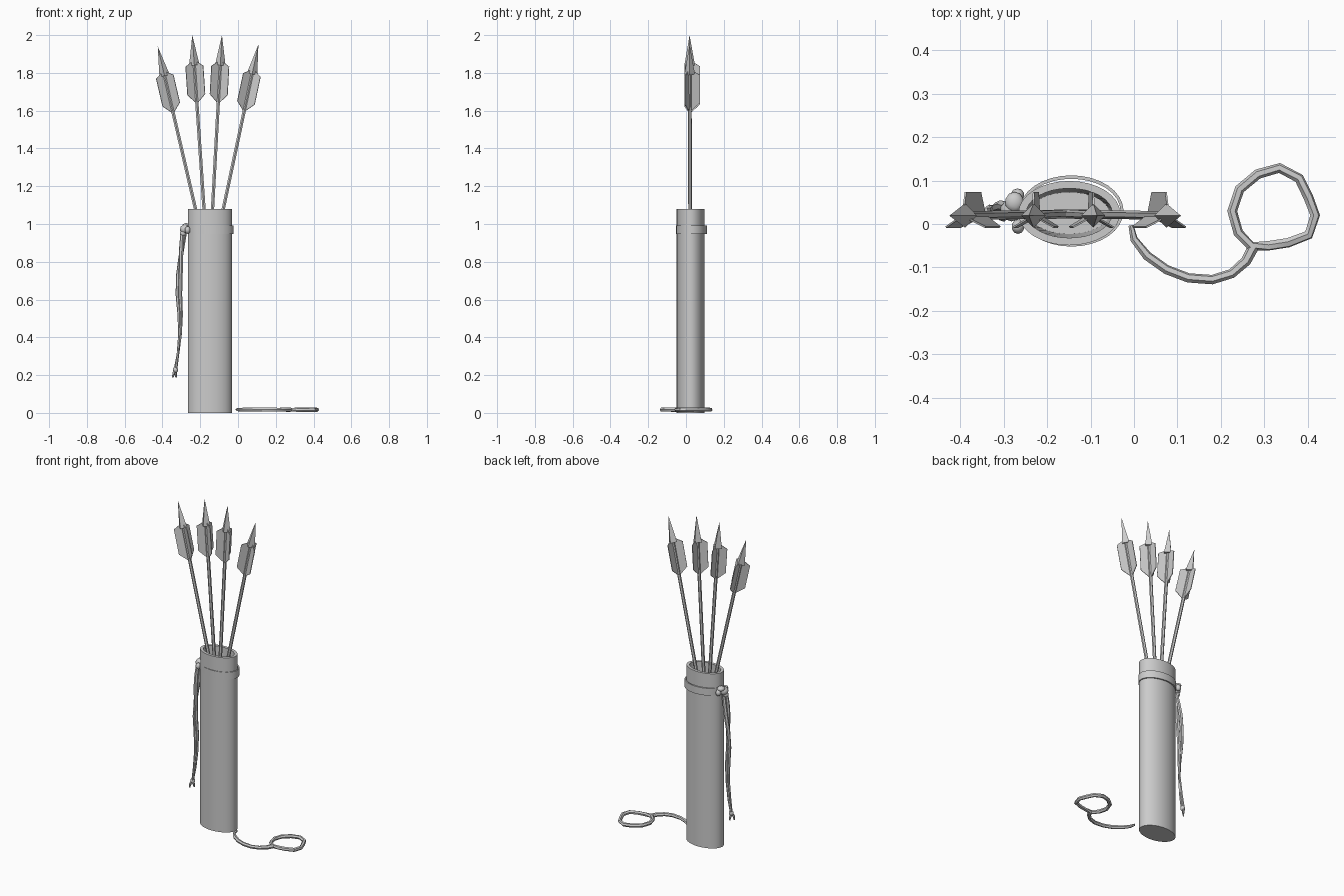
import bpy, bmesh, math
from mathutils import Vector, Matrix

if "Cube" in bpy.data.objects:
    bpy.data.objects.remove(bpy.data.objects["Cube"])

grey = bpy.data.materials.new("plain_grey")
grey.diffuse_color = (0.6, 0.6, 0.6, 1)
grey.use_nodes = True
grey.node_tree.nodes["Principled BSDF"].inputs["Base Color"].default_value = grey.diffuse_color


def finish(bm, name, smooth=None):
    bmesh.ops.recalc_face_normals(bm, faces=bm.faces)
    me = bpy.data.meshes.new(name)
    bm.to_mesh(me)
    bm.free()
    ob = bpy.data.objects.new(name, me)
    bpy.context.collection.objects.link(ob)
    me.materials.append(grey)
    if smooth:
        bpy.ops.object.select_all(action='DESELECT')
        ob.select_set(True)
        bpy.context.view_layer.objects.active = ob
        bpy.ops.object.shade_smooth_by_angle(angle=math.radians(smooth))
    return ob


def ellipse_loft(name, cx, cy, rings, closed, n=32):
    """Loft ellipses (rx, ry, z); closed joins the last ring to the first."""
    bm = bmesh.new()
    loops = [[bm.verts.new((cx + rx * math.cos(2 * math.pi * i / n),
                            cy + ry * math.sin(2 * math.pi * i / n), z))
              for i in range(n)] for rx, ry, z in rings]
    pairs = list(zip(loops, loops[1:]))
    if closed:
        pairs.append((loops[-1], loops[0]))
    else:
        bm.faces.new(loops[0])
        bm.faces.new(loops[-1])
    for a, b in pairs:
        for i in range(n):
            j = (i + 1) % n
            bm.faces.new((a[i], a[j], b[j], b[i]))
    return finish(bm, name, 35)


def tube(name, points, radii, sides=6, cyclic=False):
    """Sweep a round section along points."""
    bm = bmesh.new()
    pts = [Vector(p) for p in points]
    m = len(pts)
    rings, normal = [], None
    for k, p in enumerate(pts):
        a = pts[(k - 1) % m] if cyclic or k else p
        b = pts[(k + 1) % m] if cyclic or k < m - 1 else p
        t = (b - a).normalized()
        if normal is None:
            normal = t.orthogonal()
        normal = (normal - t * normal.dot(t)).normalized()
        side = t.cross(normal)
        r = radii[k] if isinstance(radii, list) else radii
        rings.append([bm.verts.new(p + r * (normal * math.cos(2 * math.pi * i / sides)
                      + side * math.sin(2 * math.pi * i / sides))) for i in range(sides)])
    pairs = list(zip(rings, rings[1:]))
    if cyclic:
        pairs.append((rings[-1], rings[0]))
    else:
        bm.faces.new(rings[0])
        bm.faces.new(rings[-1])
    for a, b in pairs:
        for i in range(sides):
            j = (i + 1) % sides
            bm.faces.new((a[i], a[j], b[j], b[i]))
    return finish(bm, name, 40)


# Hollow oval quiver and its band
ellipse_loft("quiver_body", -0.149, 0.025,
             [(0.117, 0.074, 0), (0.117, 0.074, 1.08), (0.099, 0.057, 1.08),
              (0.092, 0.048, 0.03)], False)
ellipse_loft("quiver_band", -0.144, 0.030,
             [(0.120, 0.082, 0.948), (0.120, 0.082, 0.993),
              (0.113, 0.074, 0.993), (0.113, 0.074, 0.948)], True)


# Arrows: shaft, three vanes and a pointed end
def arrow(index, mouth, tip):
    mouth, tip = Vector(mouth), Vector(tip)
    z = (tip - mouth).normalized()
    y = (Vector((0, 1, 0)) - z * z.y).normalized()
    mat = Matrix((y.cross(z), y, z)).transposed().to_4x4()
    mat.translation = tip
    bm = bmesh.new()
    bmesh.ops.create_cone(bm, cap_ends=True, segments=6, radius1=0.01, radius2=0.01,
                          depth=1.25, matrix=Matrix.Translation((0, 0, -0.765)))
    bmesh.ops.create_cone(bm, cap_ends=True, segments=4, radius1=0.028, radius2=0.0,
                          depth=0.16, matrix=Matrix.Translation((0, 0, -0.08)))
    profile = [(0.005, -0.36), (0.054, -0.315), (0.054, -0.165), (0.005, -0.135)]
    for deg in (90, 210, 330):
        c, s = math.cos(math.radians(deg)), math.sin(math.radians(deg))
        sides = [[bm.verts.new((r * c - o * s, r * s + o * c, h)) for r, h in profile]
                 for o in (-0.002, 0.002)]
        bm.faces.new(sides[0])
        bm.faces.new(sides[1][::-1])
        for i in range(4):
            j = (i + 1) % 4
            bm.faces.new((sides[0][i], sides[0][j], sides[1][j], sides[1][i]))
    bm.transform(mat)
    finish(bm, "arrow_%d" % index)


for i, (mx, tx, tz) in enumerate([(-0.225, -0.425, 1.94), (-0.18, -0.242, 2.0),
                                  (-0.135, -0.085, 2.0), (-0.078, 0.108, 1.95)]):
    arrow(i + 1, (mx, 0.022, 1.08), (tx, 0.019, tz))

# Hanging strap: two strands twisted together
path = [(-0.288, 0.95), (-0.296, 0.89), (-0.303, 0.82), (-0.31, 0.734), (-0.313, 0.628),
        (-0.306, 0.52), (-0.307, 0.416), (-0.318, 0.31), (-0.331, 0.23)]
spread = [0.008, 0.009, 0.011, 0.01, 0.008, 0.006, 0.005, 0.005, 0.005]
for k, side in enumerate((1, -1)):
    pts = []
    for i, ((x, z), s) in enumerate(zip(path, spread)):
        a = 0.6 * i + 0.5
        pts.append((x + side * s * math.cos(a), 0.03 + side * 1.2 * s * math.sin(a), z))
    tube("strap_strand_%d" % (k + 1), pts,
         [0.010, 0.011, 0.012, 0.011, 0.010, 0.009, 0.007, 0.007, 0.007])
    tube("strap_tail_%d" % (k + 1),
         [(-0.331, 0.03, 0.23), (-0.336 + side * 0.005, 0.03 + side * 0.008, 0.21),
          (-0.336 + side * 0.009, 0.03 + side * 0.01, 0.187)], [0.008, 0.007, 0.004])


# Lumpy knots
def lump(name, loc, size):
    bm = bmesh.new()
    bmesh.ops.create_icosphere(bm, subdivisions=2, radius=1, matrix=Matrix.LocRotScale(
        Vector(loc), None, Vector(size)))
    finish(bm, name, 50)


lump("strap_knot_core", (-0.282, 0.032, 0.972), (0.026, 0.026, 0.026))
lump("strap_knot_upper", (-0.275, 0.05, 0.99), (0.022, 0.024, 0.015))
lump("strap_knot_back", (-0.268, 0.066, 0.968), (0.016, 0.016, 0.02))
lump("strap_knot_front", (-0.267, -0.006, 0.968), (0.015, 0.017, 0.02))
lump("strap_knot_lower", (-0.291, 0.028, 0.95), (0.017, 0.018, 0.016))
lump("strap_end_knot", (-0.331, 0.03, 0.228), (0.014, 0.014, 0.017))

# Cord lying on the ground, ending in a loop
Z = 0.017
cord = [(-0.007, -0.003), (0.0, -0.035), (0.03, -0.073), (0.075, -0.105), (0.125, -0.124),
        (0.18, -0.128), (0.225, -0.114), (0.258, -0.085), (0.275, -0.052)]
tube("cord_tail", [(x, y, Z) for x, y in cord],
     [0.006, 0.009, 0.011, 0.011, 0.011, 0.011, 0.011, 0.012, 0.013])
loop = [(0.27, -0.052), (0.24, -0.02), (0.226, 0.03), (0.243, 0.08), (0.285, 0.115),
        (0.335, 0.129), (0.38, 0.105), (0.402, 0.06), (0.417, 0.02), (0.402, -0.025),
        (0.355, -0.043), (0.31, -0.05)]
tube("cord_loop", [(x, y, Z) for x, y in loop], 0.0115, cyclic=True)
